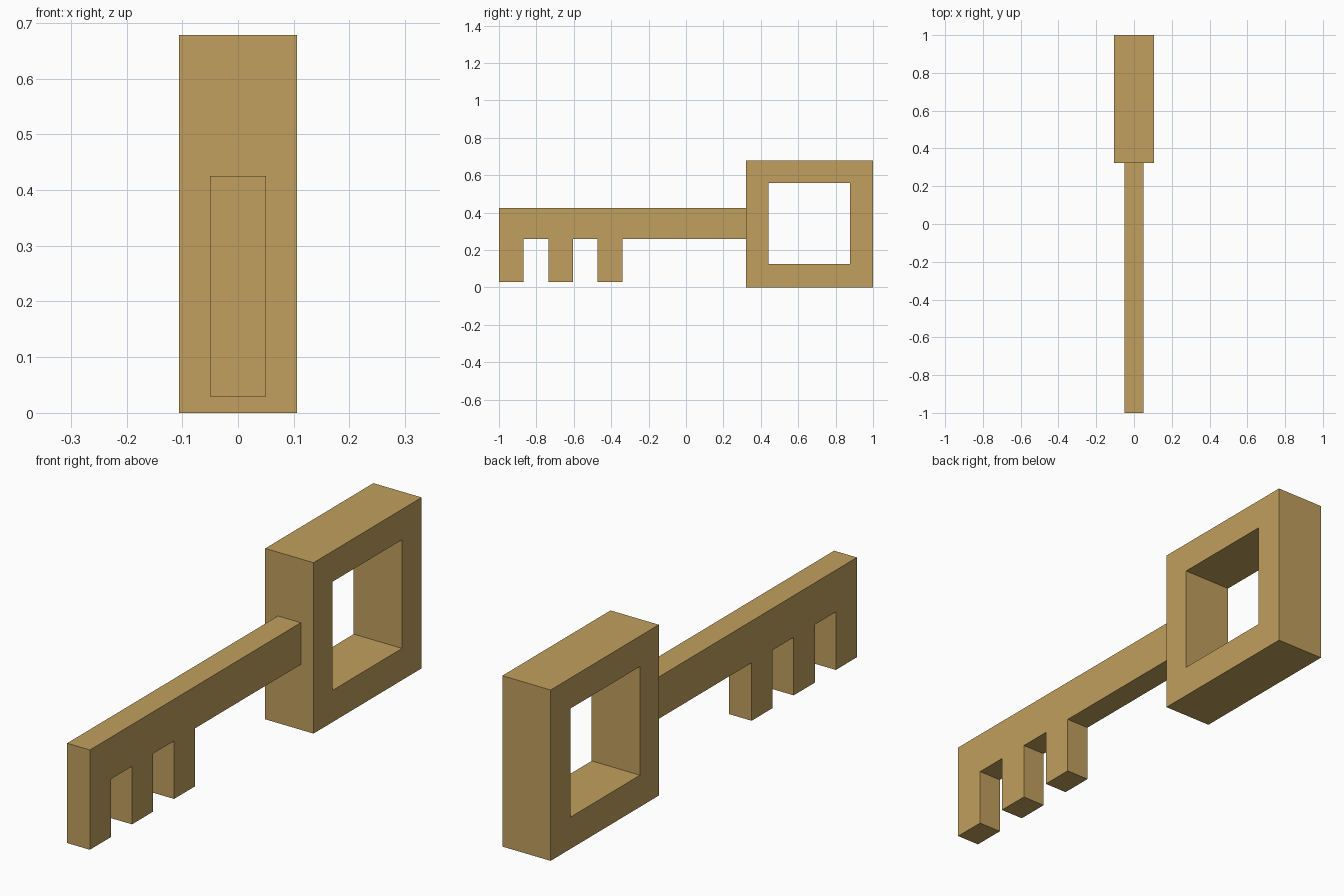
import bpy, bmesh

if "Cube" in bpy.data.objects:
    bpy.data.objects.remove(bpy.data.objects["Cube"])

brass = bpy.data.materials.new("tan brass")
brass.diffuse_color = (0.535, 0.348, 0.112, 1)
brass.use_nodes = True
brass.node_tree.nodes["Principled BSDF"].inputs["Base Color"].default_value = brass.diffuse_color


def extruded(name, half_width, build):
    """Make flat faces in the yz plane, then thicken them evenly along x."""
    bm = bmesh.new()
    build(bm, -half_width)
    ext = bmesh.ops.extrude_face_region(bm, geom=bm.faces[:], use_keep_orig=True)
    verts = [g for g in ext["geom"] if isinstance(g, bmesh.types.BMVert)]
    bmesh.ops.translate(bm, verts=verts, vec=(2 * half_width, 0, 0))
    bmesh.ops.recalc_face_normals(bm, faces=bm.faces)
    mesh = bpy.data.meshes.new(name)
    bm.to_mesh(mesh)
    bm.free()
    mesh.materials.append(brass)
    obj = bpy.data.objects.new(name, mesh)
    bpy.context.collection.objects.link(obj)
    return obj


def rect(y0, y1, z0, z1):
    return [(y0, z0), (y1, z0), (y1, z1), (y0, z1)]


# Handle: square frame around a square hole
def handle_profile(bm, x):
    outer = [bm.verts.new((x, y, z)) for y, z in rect(0.322, 1.0, 0.0, 0.678)]
    inner = [bm.verts.new((x, y, z)) for y, z in rect(0.440, 0.877, 0.126, 0.557)]
    for i in range(4):
        j = (i + 1) % 4
        bm.faces.new((outer[i], outer[j], inner[j], inner[i]))


# Shaft: long bar with three evenly spaced teeth along its lower edge
def shaft_profile(bm, x):
    top, under, tip, step = 0.425, 0.259, 0.029, 0.132
    points = [(0.322, top), (-1.0, top)]
    for i in range(3):
        y = -1.0 + 2 * i * step
        if i:
            points.append((y, under))
        points += [(y, tip), (y + step, tip), (y + step, under)]
    points.append((0.322, under))
    bm.faces.new([bm.verts.new((x, y, z)) for y, z in points])


extruded("handle", 0.106, handle_profile)
extruded("toothed_shaft", 0.05, shaft_profile)
